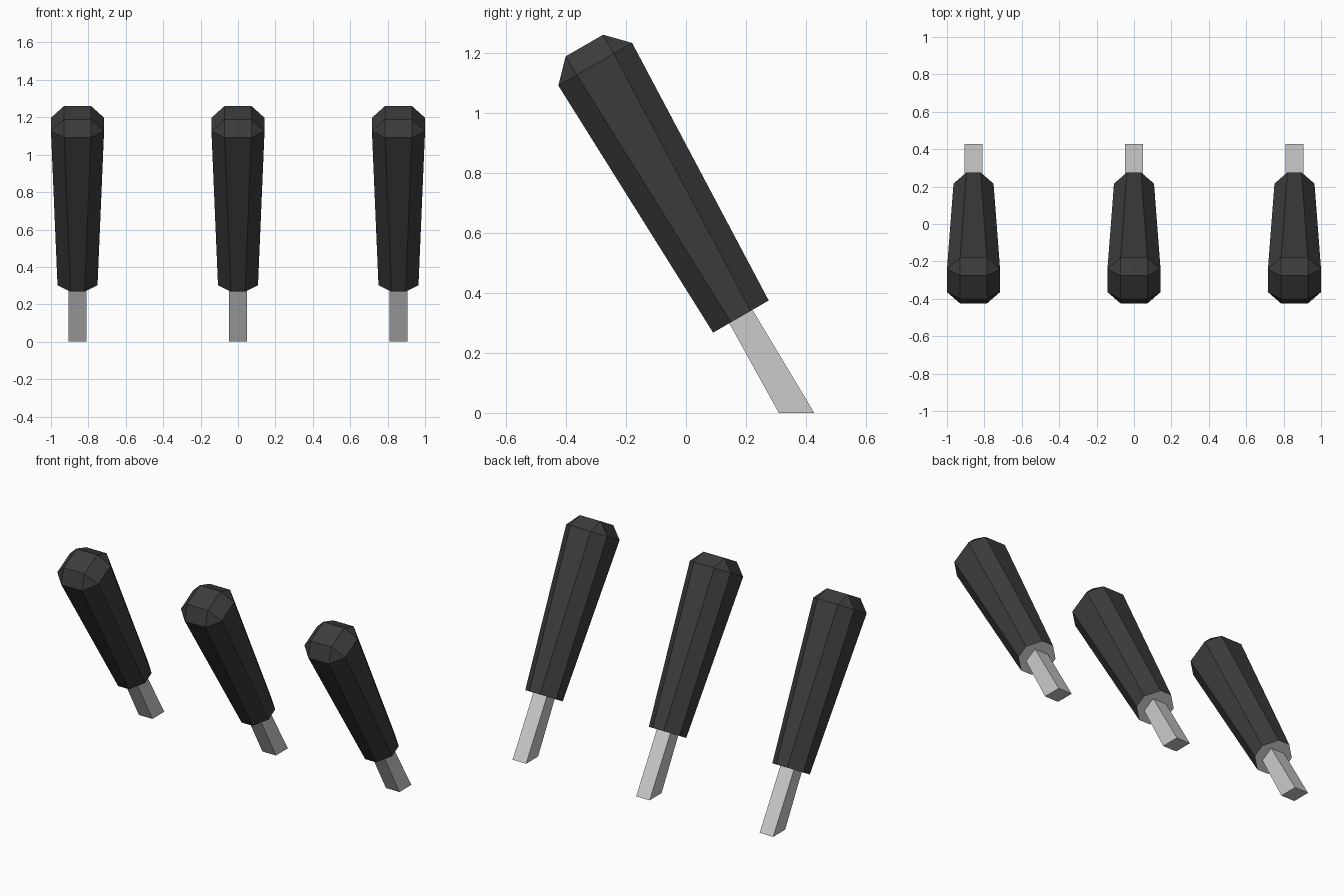
import bpy, bmesh
from math import radians

if "Cube" in bpy.data.objects:
    bpy.data.objects.remove(bpy.data.objects["Cube"])

dark = bpy.data.materials.new("dark_grip")
dark.diffuse_color = (0.045, 0.045, 0.045, 1)
dark.use_nodes = True
dark.node_tree.nodes["Principled BSDF"].inputs["Base Color"].default_value = dark.diffuse_color


def ring(a, b, w, stretch=1.0):
    """Chamfered square: half width a, flat half width b (a == b gives a square)."""
    pts = [(a, b), (b, a), (-b, a), (-a, b), (-a, -b), (-b, -a), (b, -a), (a, -b)]
    pts = [(x, y * stretch) for x, y in pts]
    return [(x, y, w(y) if callable(w) else w) for x, y in pts]


def loft(name, rings, cap_start, x, mat=None):
    bm = bmesh.new()
    loops = [[bm.verts.new(p) for p in r] for r in rings]
    for lo, hi in zip(loops, loops[1:]):
        for i in range(8):
            j = (i + 1) % 8
            bm.faces.new((lo[i], lo[j], hi[j], hi[i]))
    bm.faces.new(loops[-1])
    if cap_start:
        bm.faces.new(loops[0][::-1])
    bmesh.ops.remove_doubles(bm, verts=bm.verts, dist=0.0005)
    bmesh.ops.recalc_face_normals(bm, faces=bm.faces)
    me = bpy.data.meshes.new(name)
    bm.to_mesh(me)
    bm.free()
    if mat:
        me.materials.append(mat)
    ob = bpy.data.objects.new(name, me)
    ob.location = (x, 0.183, 0.321)
    ob.rotation_euler = (radians(30), 0, 0)
    bpy.context.collection.objects.link(ob)
    return ob


# Slanted foot of the stem lies flat on the ground
def ground(y):
    return -(0.321 + 0.5 * y) / 0.866


for side, x in (("left", -0.858), ("middle", 0), ("right", 0.858)):
    # Tapered grip with chamfered end
    loft(side + "_grip", [ring(0.107, 0.038, 0), ring(0.142, 0.071, 0.971),
                          ring(0.072, 0.072, 1.043)], False, x, dark)
    # Collar closing the grip, running into the square stem
    loft(side + "_stem", [ring(0.107, 0.038, 0), ring(0.047, 0.047, 0, 0.95),
                          ring(0.047, 0.047, ground, 1.09)], False, x)
